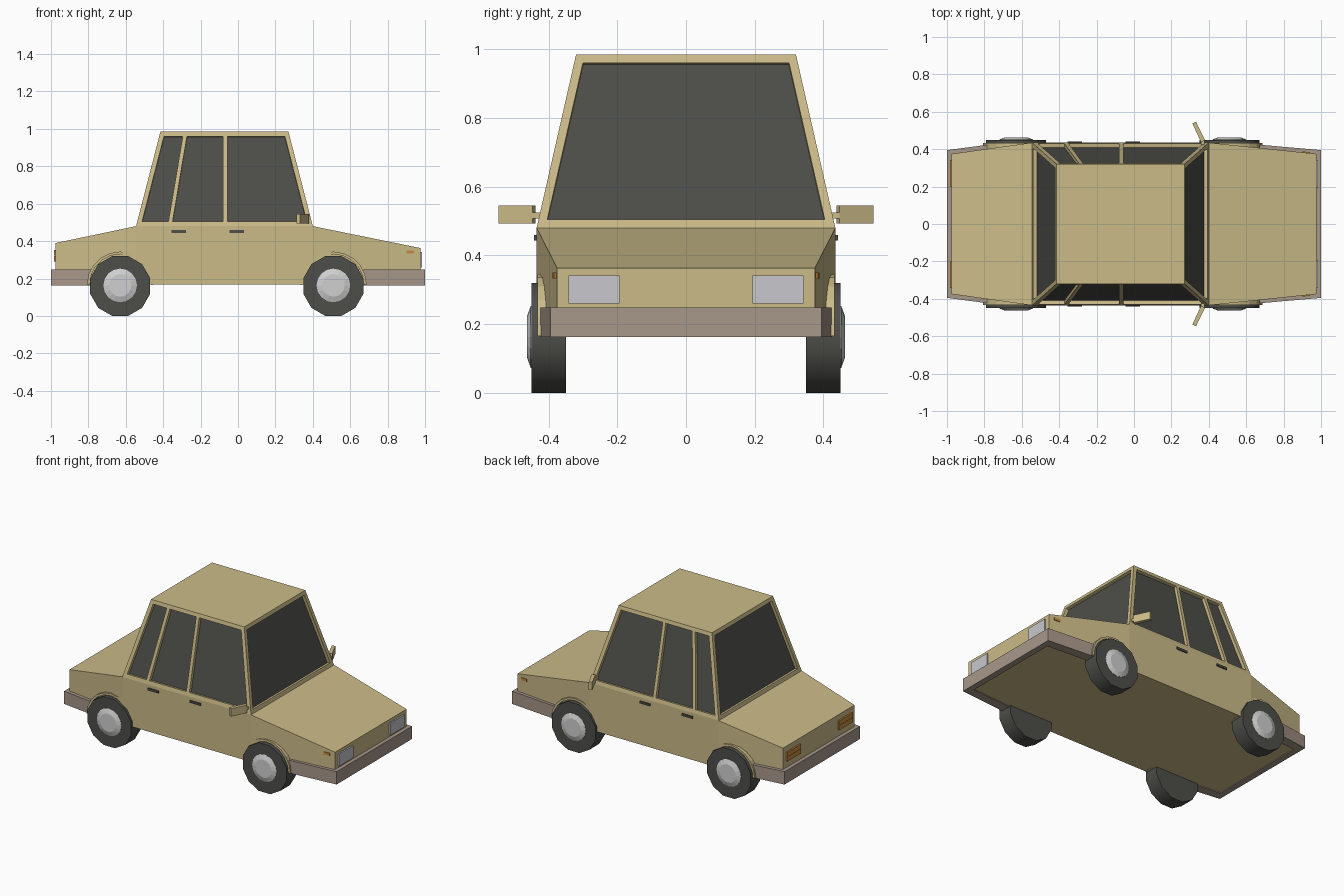
import bpy, bmesh, math
from mathutils import Vector

if "Cube" in bpy.data.objects:
    bpy.data.objects.remove(bpy.data.objects["Cube"])


def material(name, rgb):
    m = bpy.data.materials.new(name)
    m.diffuse_color = (*rgb, 1)
    m.use_nodes = True
    m.node_tree.nodes["Principled BSDF"].inputs["Base Color"].default_value = m.diffuse_color
    return m


TAN = material("tan paint", (0.60, 0.50, 0.25))
DARK = material("dark glass and rubber", (0.075, 0.075, 0.067))
BUMPER = material("taupe bumper", (0.39, 0.31, 0.25))
METAL = material("light metal", (0.63, 0.63, 0.64))
LAMP = material("lamp glass", (0.58, 0.58, 0.61))
ORANGE = material("orange lamp", (0.57, 0.27, 0.05))


def finish(name, bm, *mats):
    bmesh.ops.recalc_face_normals(bm, faces=bm.faces)
    me = bpy.data.meshes.new(name)
    bm.to_mesh(me)
    bm.free()
    for m in mats:
        me.materials.append(m)
    ob = bpy.data.objects.new(name, me)
    bpy.context.collection.objects.link(ob)
    return ob


def loft(bm, rings):
    """Skin equal-length rings of points and cap both ends."""
    vs = [[bm.verts.new(p) for p in r] for r in rings]
    n = len(vs[0])
    for a, b in zip(vs, vs[1:]):
        for i in range(n):
            bm.faces.new((a[i], a[(i + 1) % n], b[(i + 1) % n], b[i]))
    bm.faces.new(vs[0])
    bm.faces.new(vs[-1])


def prism(name, pts, axis, lo, hi, mat):
    """Extrude a 2D outline along y (points x,z) or z (points x,y)."""
    place = (lambda p, h: (p[0], h, p[1])) if axis == 'y' else (lambda p, h: (p[0], p[1], h))
    bm = bmesh.new()
    loft(bm, [[place(p, h) for p in pts] for h in (lo, hi)])
    return finish(name, bm, mat)


def box(name, x, y, z, mat):
    return prism(name, [(x[0], y[0]), (x[1], y[0]), (x[1], y[1]), (x[0], y[1])], 'z', *z, mat)


def circle(cx, cz, r, n, offset=0.0):
    return [(cx + r * math.cos(2 * math.pi * i / n + offset),
             cz + r * math.sin(2 * math.pi * i / n + offset)) for i in range(n)]


# Lower body: four sections from tail to nose
bm = bmesh.new()
loft(bm, [[(x, -w, 0.168), (x, w, 0.168), (x, w, h), (x, -w, h)] for x, w, h in
          ((-0.975, 0.375, 0.39), (-0.545, 0.435, 0.48), (0.40, 0.435, 0.48), (0.975, 0.375, 0.363))])
finish("body", bm, TAN)

# Cabin: tapered block with recessed windows
bm = bmesh.new()
loft(bm, [[(a, -w, z), (b, -w, z), (b, w, z), (a, w, z)] for a, b, w, z in
          ((-0.545, 0.40, 0.435, 0.48), (-0.415, 0.27, 0.32, 0.985))])
bmesh.ops.recalc_face_normals(bm, faces=bm.faces)
bm.normal_update()
panes = [f for f in bm.faces if abs(f.normal.z) < 0.7]


def inset(faces, thickness, depth):
    new = bmesh.ops.inset_individual(bm, faces=faces, thickness=thickness, depth=depth,
                                     use_even_offset=True)["faces"]
    for f in faces:
        f.material_index = 1
    for f in new:
        f.material_index = 0
    bm.normal_update()


inset(panes, 0.014, 0)
# door pillars divide the side panes
for point, normal in (((-0.365, 0, 0.48), (0.505, 0, -0.085)), ((-0.068, 0, 0.5), (1, 0, 0))):
    geom = set()
    for f in bm.faces:
        if f.material_index == 1 and abs(f.normal.y) > 0.7:
            geom.update([f], f.edges, f.verts)
    bmesh.ops.bisect_plane(bm, geom=list(geom), plane_co=Vector(point),
                           plane_no=Vector(normal).normalized())
    bm.normal_update()
inset([f for f in bm.faces if f.material_index == 1], 0.011, 0)
inset([f for f in bm.faces if f.material_index == 1], 0.0005, -0.02)
finish("cabin", bm, TAN, DARK)

# Wrap-around bumpers
for name, s, end in (("front_bumper", 1, 0.67), ("rear_bumper", -1, 0.78)):
    half = [(end, 0.36), (end, 0.424), (1.0, 0.395)]
    outline = half + [(x, -y) for x, y in reversed(half)] + [(0.96, -0.34), (0.96, 0.34)]
    prism(name, [(s * x, y) for x, y in outline], 'z', 0.163, 0.248, BUMPER)

for s, side in ((-1, "near"), (1, "far")):
    # Wheels, hubcaps and arch lips
    for end, cx in (("rear", -0.63), ("front", 0.51)):
        tag = f"{side}_{end}"
        tyre = prism("tyre_" + tag, circle(cx, 0.16, 0.1656, 12, math.radians(15)), 'y',
                     s * 0.35, s * 0.45, DARK)
        for ob in bpy.context.selected_objects:
            ob.select_set(False)
        tyre.select_set(True)
        bpy.context.view_layer.objects.active = tyre
        bpy.ops.object.shade_smooth_by_angle(angle=math.radians(40))
        bm = bmesh.new()
        loft(bm, [[(x, s * y, z) for x, z in circle(cx, 0.163, r, 16)]
                  for r, y in ((0.09, 0.44), (0.09, 0.452), (0.06, 0.463))])
        finish("hubcap_" + tag, bm, METAL)
        arc = [math.pi * i / 10 for i in range(11)]
        lip = [(cx + r * math.cos(a), 0.166 + r * math.sin(a))
               for r, seq in ((0.178, arc), (0.164, arc[::-1])) for a in seq]
        prism("arch_lip_" + tag, lip, 'y', s * 0.38, s * 0.433, TAN)

    # Door handles
    for end, x in (("rear", -0.355), ("front", -0.045)):
        box(f"handle_{side}_{end}", (x, x + 0.078), (s * 0.43, s * 0.442), (0.444, 0.459), DARK)

    # Door mirror on a short stalk
    prism("mirror_" + side, [(0.358, s * 0.438), (0.380, s * 0.447), (0.332, s * 0.546),
                             (0.312, s * 0.538)], 'z', 0.493, 0.545, TAN)
    box("mirror_stalk_" + side, (0.358, 0.378), (s * 0.40, s * 0.45), (0.508, 0.525), TAN)

    # Lamps
    box("headlight_" + side, (0.97, 0.984), (s * 0.193, s * 0.342), (0.26, 0.341), LAMP)
    for i, z in enumerate((0.292, 0.324)):
        box(f"tail_light_{side}_{i}", (-0.985, -0.97), (s * 0.2, s * 0.342), (z, z + 0.029), ORANGE)
    prism("indicator_" + side, [(0.90, s * 0.37), (0.90, s * 0.388), (0.942, s * 0.384),
                                (0.942, s * 0.37)], 'z', 0.333, 0.35, ORANGE)
